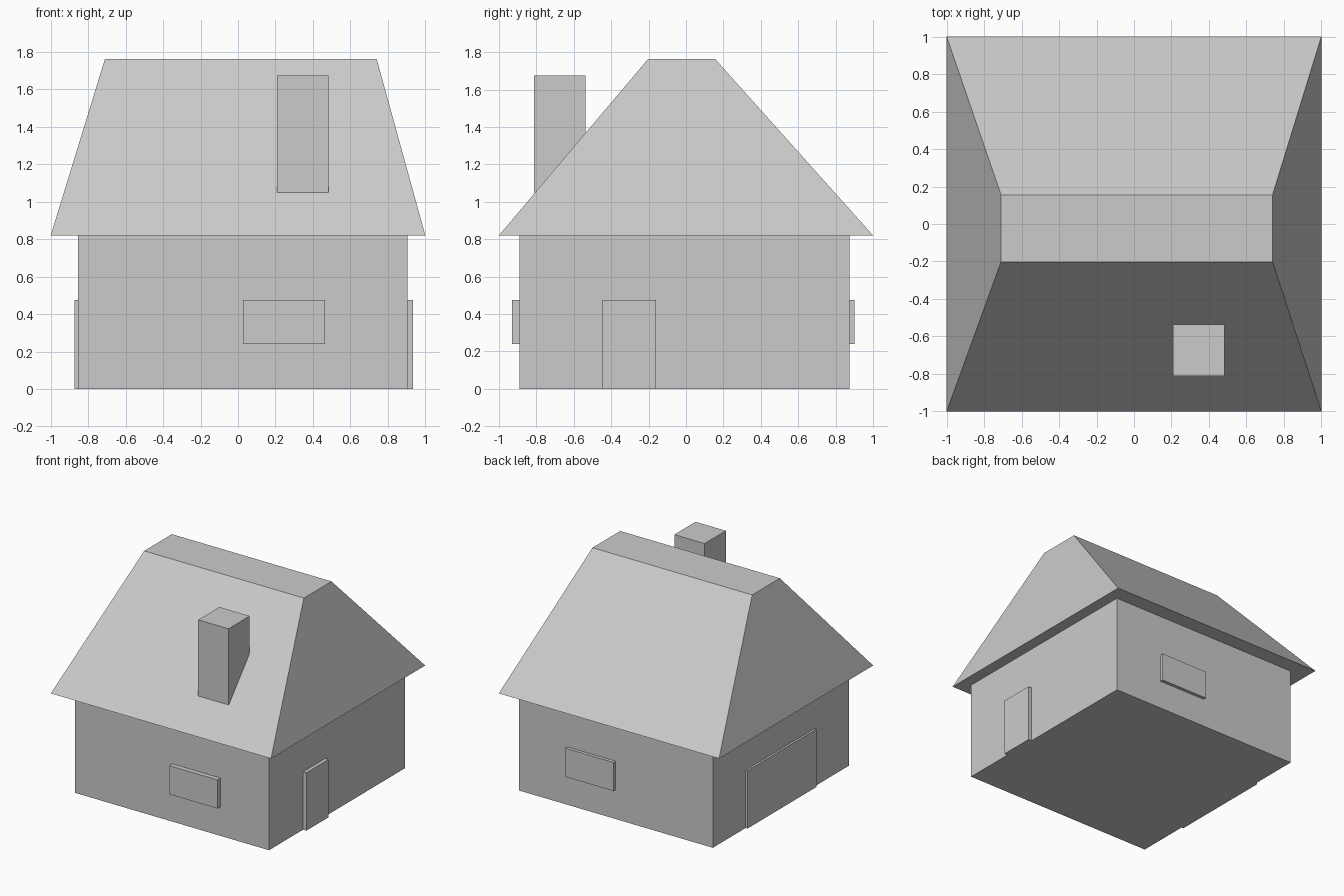
import bpy

if "Cube" in bpy.data.objects:
    bpy.data.objects.remove(bpy.data.objects["Cube"])


def frustum(name, bottom, top, z0, z1):
    """Solid between two axis-aligned rectangles (x0, x1, y0, y1)."""
    def ring(r, z):
        x0, x1, y0, y1 = r
        return [(x0, y0, z), (x1, y0, z), (x1, y1, z), (x0, y1, z)]
    faces = [(3, 2, 1, 0), (4, 5, 6, 7)]
    faces += [(i, (i + 1) % 4, (i + 1) % 4 + 4, i + 4) for i in range(4)]
    mesh = bpy.data.meshes.new(name)
    mesh.from_pydata(ring(bottom, z0) + ring(top, z1), [], faces)
    obj = bpy.data.objects.new(name, mesh)
    bpy.context.collection.objects.link(obj)
    return obj


def box(name, x0, x1, y0, y1, z0, z1):
    return frustum(name, (x0, x1, y0, y1), (x0, x1, y0, y1), z0, z1)


# Walls and hipped roof with a flat top
WX0, WX1, WY0, WY1 = -0.855, 0.905, -0.89, 0.873
EAVE = 0.82
box("walls", WX0, WX1, WY0, WY1, 0, EAVE)
frustum("roof", (-1, 1, -1, 1), (-0.71, 0.74, -0.203, 0.156), EAVE, 1.763)

# Chimney standing on the front slope
box("chimney", 0.207, 0.482, -0.812, -0.537, 1.05, 1.675)

# Matching windows on front and back, slightly sunk into the walls
SINK = 0.03
for name, y0, y1 in (("front_window", -0.93, WY0 + SINK),
                     ("back_window", WY1 - SINK, 0.90)):
    box(name, 0.027, 0.465, y0, y1, 0.24, 0.475)

# Narrow door on the right, wide door on the left
box("right_door", WX1 - SINK, 0.935, -0.448, -0.16, 0, 0.475)
box("left_door", -0.872, WX0 + SINK, -0.445, 0.447, 0, 0.475)
